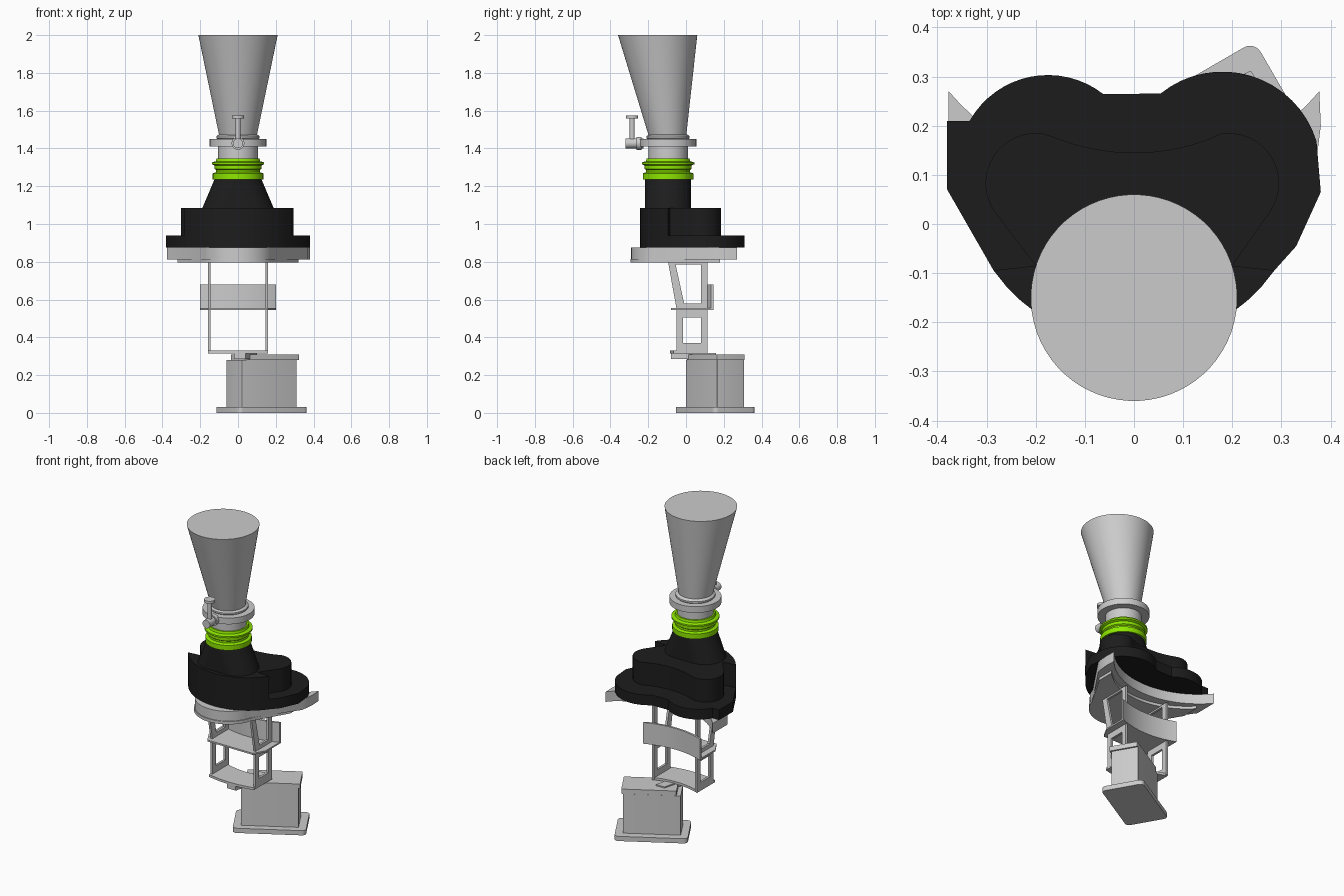
import bpy, bmesh, math
from mathutils import Matrix, Vector

if "Cube" in bpy.data.objects:
    bpy.data.objects.remove(bpy.data.objects["Cube"])


def material(name, col):
    m = bpy.data.materials.new(name)
    m.diffuse_color = (*col, 1)
    m.use_nodes = True
    m.node_tree.nodes["Principled BSDF"].inputs["Base Color"].default_value = m.diffuse_color
    return m


BLACK = material("black_shell", (0.012, 0.012, 0.012))
GREEN = material("lime_ring", (0.27, 0.80, 0.0))
NECK_Y = -0.095


def finish(name, bm, mat=None):
    bmesh.ops.recalc_face_normals(bm, faces=bm.faces)
    me = bpy.data.meshes.new(name)
    bm.to_mesh(me)
    bm.free()
    ob = bpy.data.objects.new(name, me)
    bpy.context.collection.objects.link(ob)
    if mat:
        me.materials.append(mat)
    return ob


def arc(cx, cy, r, a0, a1, n=16):
    return [(cx + r * math.cos(math.radians(a0 + (a1 - a0) * i / n)),
             cy + r * math.sin(math.radians(a0 + (a1 - a0) * i / n))) for i in range(n + 1)]


def sag(x, y, s, n=24):
    """Concave edge from (-x, y) to (x, y), dipping by s."""
    r = (x * x + s * s) / (2 * s)
    h = math.degrees(math.asin(x / r))
    return arc(0, y - s + r, r, 270 - h, 270 + h, n)


def prism(name, pts, z0, z1, mat=None):
    bm = bmesh.new()
    f = bm.faces.new([bm.verts.new((x, y, z0)) for x, y in pts])
    g = bmesh.ops.extrude_face_region(bm, geom=[f])["geom"]
    bmesh.ops.translate(bm, vec=(0, 0, z1 - z0), verts=[v for v in g if isinstance(v, bmesh.types.BMVert)])
    return finish(name, bm, mat)


def loft(name, rings, mat=None, n=48):
    """Rings are (z, radius, centre y, extra half width in x)."""
    bm = bmesh.new()
    loops = []
    for z, r, cy, ex in rings:
        loop = []
        for i in range(n):
            a = 2 * math.pi * (i + 0.5) / n
            c = math.cos(a)
            loop.append(bm.verts.new((r * c + math.copysign(ex, c), cy + r * math.sin(a), z)))
        loops.append(loop)
    for a, b in zip(loops, loops[1:]):
        for i in range(n):
            bm.faces.new((a[i], a[(i + 1) % n], b[(i + 1) % n], b[i]))
    bm.faces.new(loops[0])
    bm.faces.new(loops[-1])
    return finish(name, bm, mat)


def turned(name, profile, mat=None):
    return loft(name, [(z, r, NECK_Y, 0) for z, r in profile], mat)


def rod(name, p, q, r):
    p, q = Vector(p), Vector(q)
    bm = bmesh.new()
    rot = (q - p).to_track_quat('Z', 'Y').to_matrix().to_4x4()
    bmesh.ops.create_cone(bm, cap_ends=True, segments=24, radius1=r, radius2=r,
                          depth=(q - p).length, matrix=Matrix.Translation((p + q) / 2) @ rot)
    return finish(name, bm)


def rounded_rect(cx, cy, w, d, r, turn):
    pts = []
    for sx, sy, a in ((1, 1, 0), (-1, 1, 90), (-1, -1, 180), (1, -1, 270)):
        pts += arc(sx * (w / 2 - r), sy * (d / 2 - r), r, a, a + 90, 5)
    c, s = math.cos(math.radians(turn)), math.sin(math.radians(turn))
    return [(cx + x * c - y * s, cy + x * s + y * c) for x, y in pts]


# Foot: turned plate, block and lid, with a link to the frame
prism("base_plate", rounded_rect(0.125, 0.155, 0.425, 0.255, 0.025, 30), 0, 0.03)
prism("base_block", rounded_rect(0.125, 0.153, 0.335, 0.165, 0.004, 30), 0.03, 0.28)
prism("base_lid", rounded_rect(0.142, 0.158, 0.32, 0.172, 0.004, 30), 0.28, 0.31)
prism("link_arm", [(-0.02, -0.08), (0.04, -0.08), (0.1, 0.16), (0.04, 0.16)], 0.285, 0.318)

# Frame: two side plates with windows, floor and shelf
window = [(-0.05, 0.32), (0.115, 0.32), (0.115, 0.55), (-0.05, 0.55)]
window_hole = [(-0.015, 0.37), (0.08, 0.37), (0.08, 0.505), (-0.015, 0.505)]
strut = [(-0.05, 0.55), (0.115, 0.55), (0.115, 0.80), (-0.095, 0.80)]
strut_hole = [(-0.01, 0.58), (0.08, 0.58), (0.08, 0.785), (-0.055, 0.785)]


def ring_panel(name, outer, inner, x, t):
    bm = bmesh.new()
    v = [[bm.verts.new((xx, y, z)) for y, z in loop] for loop in (outer, inner) for xx in (x - t, x + t)]
    for a, b in ((0, 1), (2, 3), (0, 2), (1, 3)):
        for i in range(4):
            j = (i + 1) % 4
            bm.faces.new((v[a][i], v[a][j], v[b][j], v[b][i]))
    return finish(name, bm)


for side, x in (("left", -0.152), ("right", 0.152)):
    ring_panel("lower_frame_" + side, window, window_hole, x, 0.007)
    ring_panel("upper_frame_" + side, strut, strut_hole, x, 0.007)
prism("frame_floor", sag(0.158, 0.115, 0.03) + sag(0.158, -0.065, 0.02)[::-1], 0.315, 0.33)
prism("shelf", sag(0.2, 0.145, 0.04) + [(0.2, -0.01), (0.16, -0.08), (-0.16, -0.08), (-0.2, -0.01)], 0.545, 0.555)
prism("back_shield", sag(0.2, 0.145, 0.04) + sag(0.2, 0.132, 0.04)[::-1], 0.55, 0.68)

# Forked carrier plates under the shell
prism("carrier_fork", sag(0.377, 0.27, 0.175) + [(0.38, 0.2), (0.37, 0.12)]
      + arc(0, NECK_Y, 0.195, -15, -165) + [(-0.377, 0.12)], 0.812, 0.876)
prism("carrier_lower_plate", sag(0.32, 0.18, 0.14) + [(0.32, 0.07)]
      + arc(0, NECK_Y, 0.2, -15, -165) + [(-0.32, 0.07)], 0.795, 0.814)

# Black shell: wide flange, lobed upper body, tapering neck
front = arc(0, 0.106, 0.349, -35, -145)
prism("shell_flange", [(-0.38, 0.07), (-0.38, 0.21), (-0.335, 0.21)]
      + arc(-0.175, 0.12, 0.183, 150, 52) + arc(0.18, 0.11, 0.2, 129, 17)
      + [(0.38, 0.065), (0.33, -0.045)] + front, 0.875, 0.94, BLACK)
prism("shell_body", [(-0.2, -0.085)] + arc(-0.2, 0.083, 0.102, 215, 80)
      + sag(0.165, 0.178, 0.033)[1:-1] + arc(0.193, 0.083, 0.102, 100, -35)
      + [(0.2, -0.085)] + front, 0.935, 1.085, BLACK)
loft("shell_neck", [(1.08, 0.123, NECK_Y, 0.068), (1.24, 0.123, NECK_Y, 0.0)], BLACK)

# Green ribbed collar
turned("ribbed_collar", [(1.236, 0.134), (1.268, 0.134), (1.274, 0.116), (1.286, 0.116),
                         (1.292, 0.125), (1.31, 0.125), (1.316, 0.139), (1.326, 0.139),
                         (1.332, 0.118), (1.346, 0.114)], GREEN)

# Grey neck pipe with clamp ring, and the skewed funnel
turned("neck_pipe", [(1.34, 0.105), (1.46, 0.105)])
turned("clamp_ring", [(1.41, 0.15), (1.45, 0.15)])
turned("funnel_rim", [(1.45, 0.11), (1.455, 0.115), (1.465, 0.115), (1.475, 0.1)])
loft("funnel", [(1.46, 0.098, -0.0975, 0), (2.0, 0.21, -0.15, 0)], n=64)

# Clamp screw on the front
rod("screw_barrel", (0, -0.32, 1.427), (0, -0.225, 1.427), 0.026)
rod("screw_collar", (0, -0.262, 1.427), (0, -0.235, 1.427), 0.034)
rod("screw_stem", (0, -0.285, 1.43), (0, -0.285, 1.565), 0.013)
rod("screw_knob", (0, -0.285, 1.558), (0, -0.285, 1.574), 0.032)

bpy.ops.object.select_all(action='SELECT')
bpy.context.view_layer.objects.active = bpy.data.objects["funnel"]
bpy.ops.object.shade_smooth_by_angle(angle=math.radians(30))
